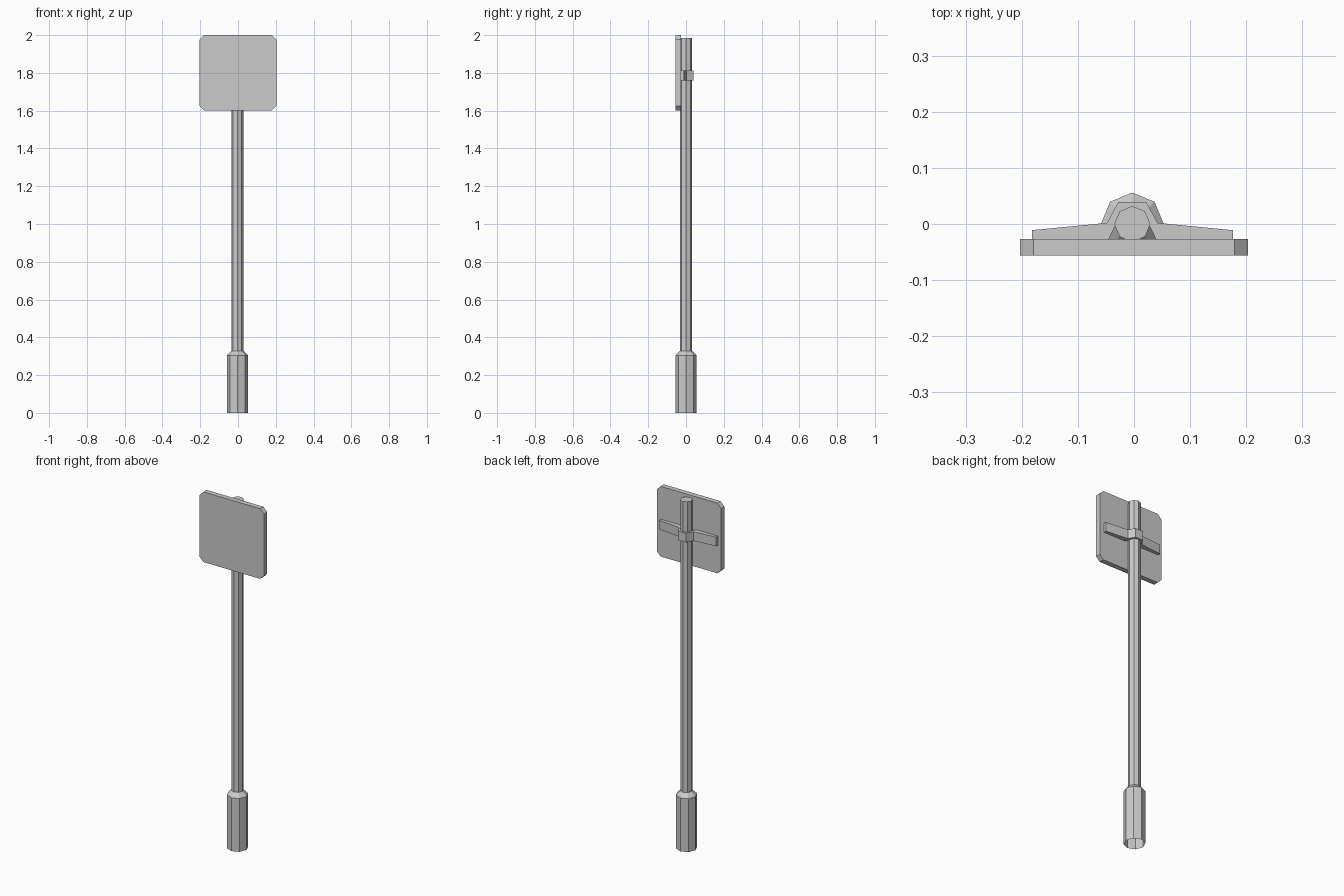
import bpy, math

if "Cube" in bpy.data.objects:
    bpy.data.objects.remove(bpy.data.objects["Cube"])

CX = -0.003  # post axis, slightly off the plate centre


def make(name, verts, faces):
    me = bpy.data.meshes.new(name)
    me.from_pydata(verts, [], faces)
    me.update()
    ob = bpy.data.objects.new(name, me)
    bpy.context.collection.objects.link(ob)
    return ob


def lathe(name, rings, sides=8, cap_top=False):
    """Stack of (radius, z) polygon rings around the post axis."""
    verts = [(CX + r * math.cos(math.tau * i / sides), r * math.sin(math.tau * i / sides), z)
             for r, z in rings for i in range(sides)]
    faces = []
    for k in range(len(rings) - 1):
        a, b = k * sides, (k + 1) * sides
        for i in range(sides):
            j = (i + 1) % sides
            faces.append((a + i, a + j, b + j, b + i))
    if cap_top:
        faces.append(tuple(range(len(verts) - sides, len(verts))))
    return make(name, verts, faces)


def prism(name, outline, place, lo, hi):
    """Extrude a counter-clockwise outline from lo to hi; place maps (u, v, w) to xyz."""
    n = len(outline)
    verts = [place(u, v, w) for w in (lo, hi) for u, v in outline]
    faces = [tuple(reversed(range(n))), tuple(range(n, 2 * n))]
    faces += [(i, (i + 1) % n, n + (i + 1) % n, n + i) for i in range(n)]
    return make(name, verts, faces)


# Octagonal post, and wider base sleeve with open underside
lathe("post", [(0.032, 0.30), (0.032, 1.985)], cap_top=True)
lathe("base_sleeve", [(0.056, 0), (0.056, 0.304), (0.032, 0.328)])

# Sign plate with clipped corners
w, h, c = 0.203, 0.2, 0.024
corner = [(w, h - c), (w - c, h)]
half = corner + [(-u, v) for u, v in reversed(corner)]
plate = half + [(-u, -v) for u, v in half]
prism("sign_plate", plate, lambda u, v, d: (u, -d, 1.8 + v), 0.027, 0.056)

# Rear bracket strap: arms taper outwards and wrap round the post
right = [(0.030, -0.002), (0.042, -0.027), (0.179, -0.027), (0.179, -0.011),
         (0.045, 0.002), (0.025, 0.039)]
strap = right + [(-u, v) for u, v in reversed(right)]
prism("bracket_strap", strap, lambda u, v, z: (CX + u, v, z), 1.761, 1.813)
